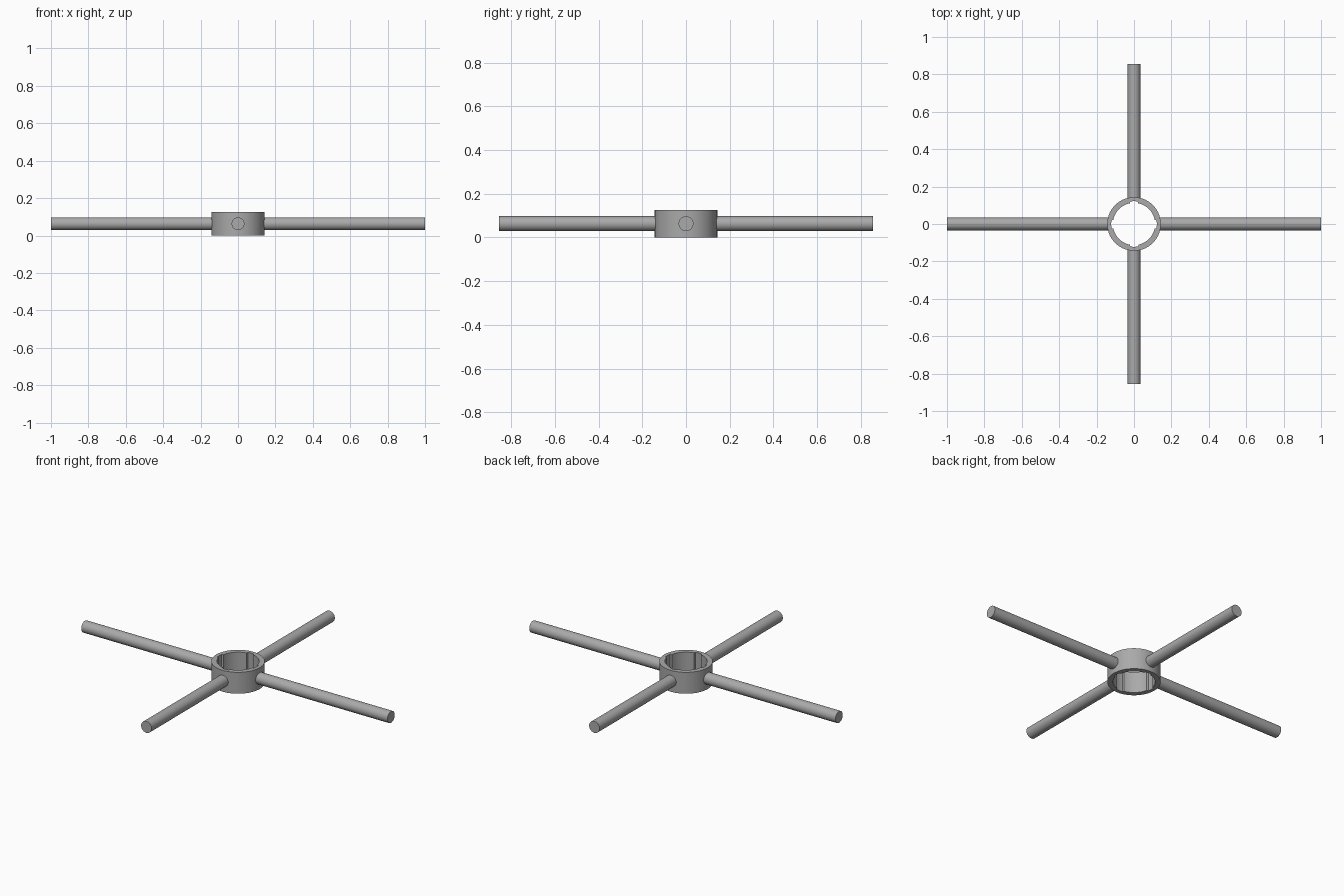
import bpy
import math
from mathutils import Matrix, Vector

cube = bpy.data.objects.get("Cube")
if cube:
    bpy.data.objects.remove(cube, do_unlink=True)

RING_R, BORE_R, SLOT_R, HEIGHT = 0.143, 0.113, 0.122, 0.126
ROD_R, MID = 0.034, 0.063

grey = bpy.data.materials.new("plain_grey")
grey.use_nodes = True
grey.diffuse_color = (0.4, 0.4, 0.4, 1)
grey.node_tree.nodes["Principled BSDF"].inputs["Base Color"].default_value = (0.4, 0.4, 0.4, 1)


def finish(obj, name):
    obj.name = name
    obj.data.materials.clear()
    obj.data.materials.append(grey)
    bpy.ops.object.select_all(action="DESELECT")
    obj.select_set(True)
    bpy.context.view_layer.objects.active = obj
    bpy.ops.object.shade_smooth_by_angle(angle=math.radians(30))


def bore_radius(angle):
    """Inner wall radius: a wider slot at each quarter turn."""
    off = (angle + math.pi / 4) % (math.pi / 2) - math.pi / 4
    return SLOT_R if abs(off) < math.radians(11) else BORE_R


# Hub ring: one outline extruded between floor and top, with four slots in the bore
steps = 180
verts, faces = [], []
for i in range(steps):
    a = math.tau * (i + 0.5) / steps
    out = Vector((math.cos(a), math.sin(a), 0))
    up = Vector((0, 0, HEIGHT))
    inner = out * bore_radius(a)
    verts += [out * RING_R, out * RING_R + up, inner + up, inner]
for i in range(steps):
    p, q = 4 * i, 4 * ((i + 1) % steps)
    for k in range(4):
        n = (k + 1) % 4
        faces.append((p + k, q + k, q + n, p + n))
mesh = bpy.data.meshes.new("hub_ring")
mesh.from_pydata(verts, [], faces)
hub = bpy.data.objects.new("hub_ring", mesh)
bpy.context.collection.objects.link(hub)
finish(hub, "hub_ring")

# Four round arms, longer along x, starting inside the ring wall
START = 0.13
for name, turn, reach in (("left_arm", 0, 1.0), ("back_arm", 90, 0.855),
                          ("right_arm", 180, 1.0), ("front_arm", 270, 0.855)):
    bpy.ops.mesh.primitive_cylinder_add(vertices=48, radius=ROD_R, depth=reach - START)
    arm = bpy.context.object
    arm.data.transform(Matrix.Rotation(math.radians(turn), 4, "Z")
                       @ Matrix.Translation(((reach + START) / 2, 0, MID))
                       @ Matrix.Rotation(math.pi / 2, 4, "Y"))
    finish(arm, name)
